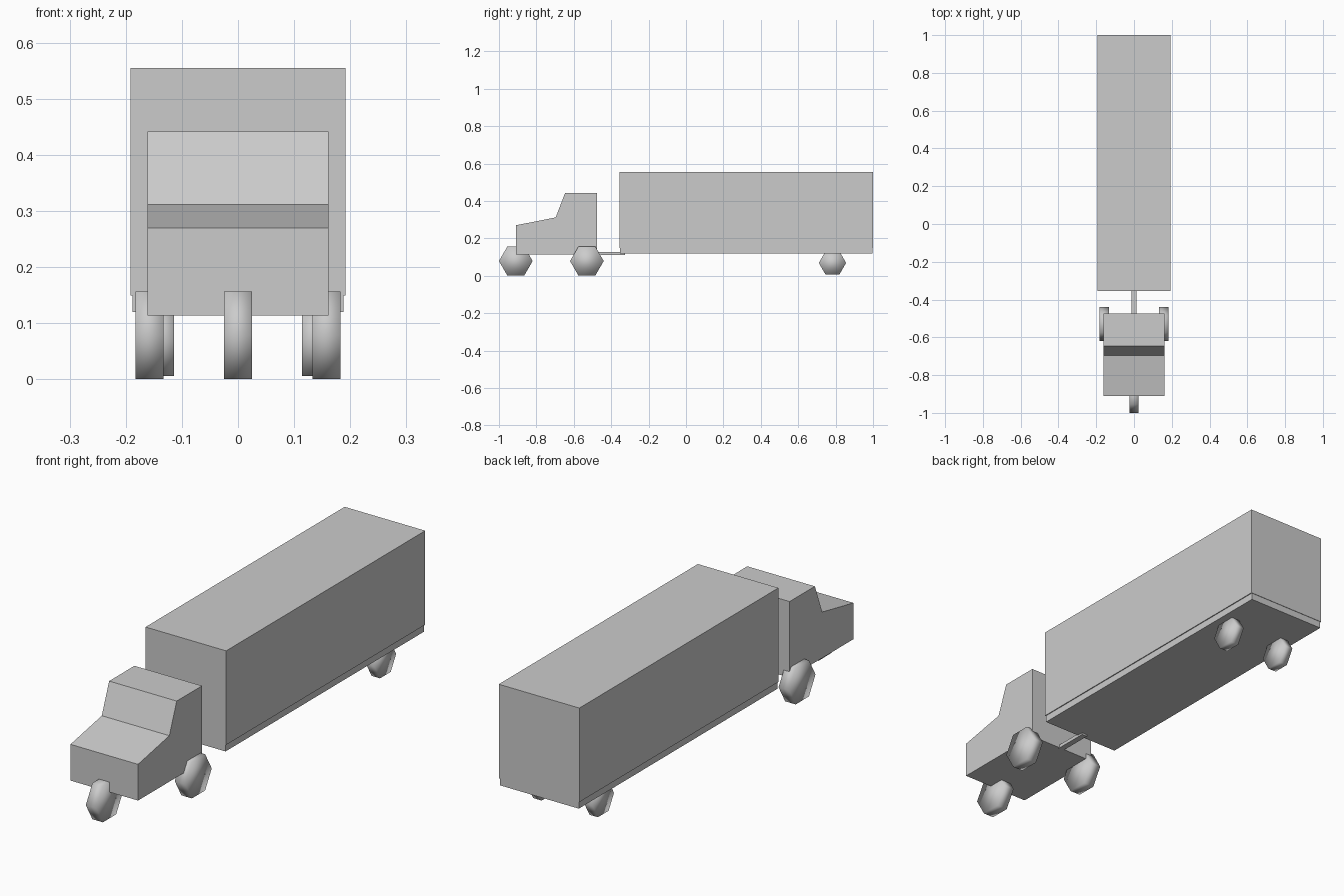
import bpy, bmesh
from math import cos, sin, pi

if "Cube" in bpy.data.objects:
    bpy.data.objects.remove(bpy.data.objects["Cube"])


def extrude_profile(name, profile, x0, x1, smooth=False):
    """Extrude a (y, z) outline from x0 to x1."""
    bm = bmesh.new()
    face = bm.faces.new([bm.verts.new((x0, y, z)) for y, z in profile])
    ext = bmesh.ops.extrude_face_region(bm, geom=[face])
    moved = [v for v in ext["geom"] if isinstance(v, bmesh.types.BMVert)]
    bmesh.ops.translate(bm, verts=moved, vec=(x1 - x0, 0, 0))
    bmesh.ops.recalc_face_normals(bm, faces=bm.faces)
    for f in bm.faces:
        f.smooth = smooth
    mesh = bpy.data.meshes.new(name)
    bm.to_mesh(mesh)
    bm.free()
    obj = bpy.data.objects.new(name, mesh)
    bpy.context.collection.objects.link(obj)
    return obj


def box(name, half_x, y0, y1, z0, z1):
    return extrude_profile(name, [(y0, z0), (y1, z0), (y1, z1), (y0, z1)], -half_x, half_x)


def wheel(name, x, y, z, radius, width):
    """Six-sided, fully smooth-shaded wheel with corners fore and aft."""
    hexagon = [(y + radius * cos(i * pi / 3), z + radius * sin(i * pi / 3)) for i in range(6)]
    return extrude_profile(name, hexagon, x - width / 2, x + width / 2, smooth=True)


# Cab with sloping bonnet and windscreen
cab_profile = [(-0.91, 0.114), (-0.475, 0.114), (-0.475, 0.442),
               (-0.647, 0.442), (-0.697, 0.312), (-0.91, 0.27)]
extrude_profile("cab", cab_profile, -0.161, 0.161)

# Trailer: cargo box over a slightly narrower floor
box("cargo_box", 0.192, -0.355, 1.0, 0.15, 0.555)
box("trailer_floor", 0.188, -0.353, 0.998, 0.12, 0.152)

# Hitch bar joining cab and trailer
box("hitch_bar", 0.013, -0.48, -0.325, 0.112, 0.127)

# Wheels: single front wheel, cab pair and smaller trailer pair
wheel("front_wheel", 0, -0.91, 0.079, 0.09, 0.05)
for side, s in (("left", -1), ("right", 1)):
    wheel(f"cab_wheel_{side}", s * 0.158, -0.53, 0.079, 0.09, 0.05)
    wheel(f"trailer_wheel_{side}", s * 0.134, 0.783, 0.069, 0.073, 0.04)
